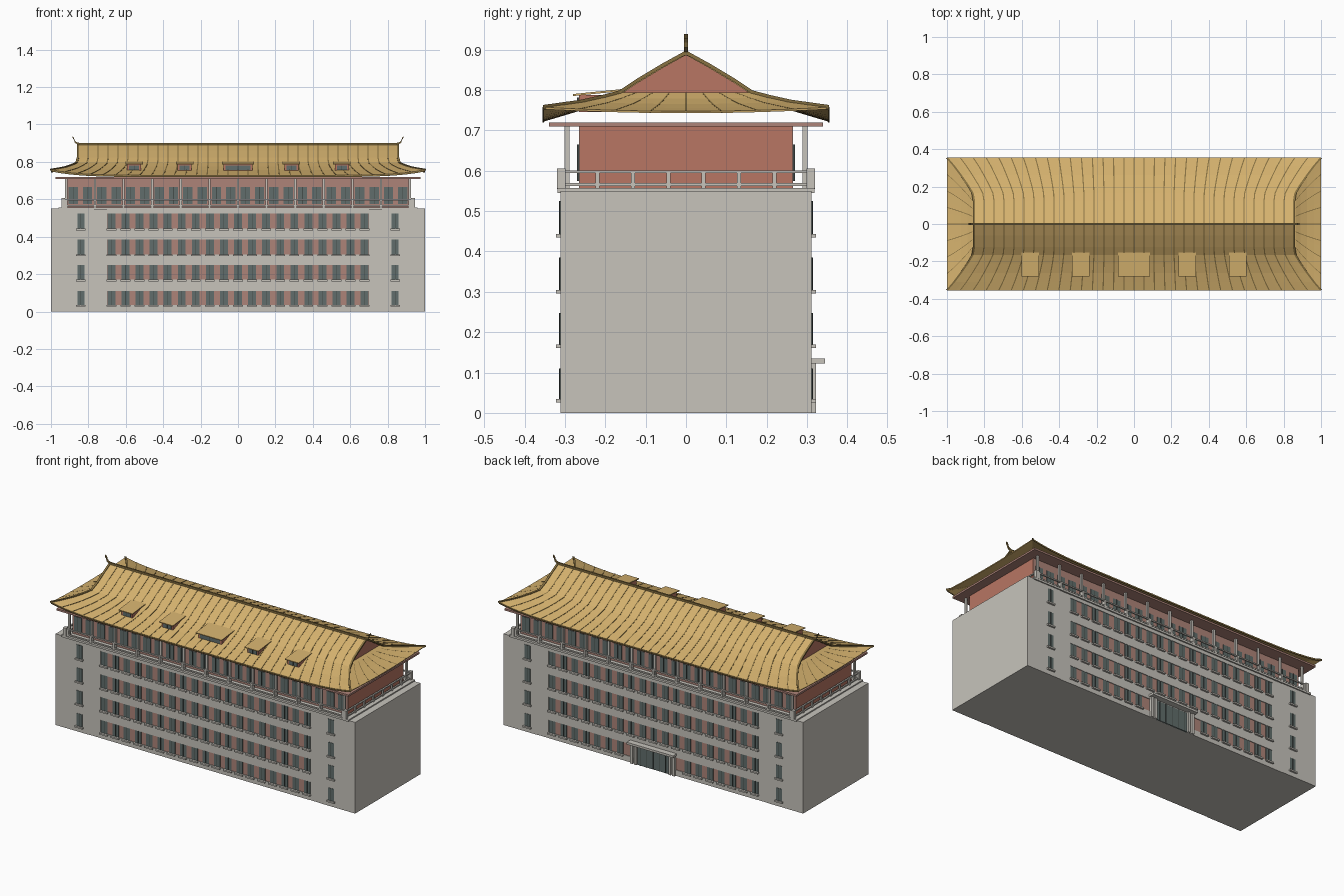
import bpy, bmesh
from mathutils import Vector

cube = bpy.data.objects.get("Cube")
if cube:
    bpy.data.objects.remove(cube)


def material(name, r, g, b):
    m = bpy.data.materials.new(name)
    m.use_nodes = True
    m.diffuse_color = (r, g, b, 1)
    m.node_tree.nodes["Principled BSDF"].inputs["Base Color"].default_value = (r, g, b, 1)
    return m


CONCRETE = material("concrete", .57, .55, .50)
RED = material("red_plaster", .48, .18, .125)
BRICK = material("rose_brick", .42, .23, .19)
GLASS = material("grey_glass", .12, .155, .15)
FRAME = material("window_frame", .06, .075, .07)
GOLD = material("gold_tile", .66, .44, .155)
RIB = material("dark_gold_rib", .25, .17, .055)


class Part:
    """Collects simple shapes into one object."""

    def __init__(self, name, mat):
        self.name, self.mat, self.bm = name, mat, bmesh.new()

    def box(self, x, y, z):
        r = bmesh.ops.create_cube(self.bm, size=1)
        for v in r["verts"]:
            v.co = Vector([(a + b) / 2 + c * abs(b - a) for (a, b), c in zip((x, y, z), v.co)])
        return r["verts"]

    def grid(self, rows):
        vs = [[self.bm.verts.new(p) for p in row] for row in rows]
        for a, b in zip(vs, vs[1:]):
            for i in range(len(a) - 1):
                self.bm.faces.new((a[i], a[i + 1], b[i + 1], b[i]))

    def bar(self, path, side, height):
        side, up = Vector(side), Vector((0, 0, height))
        low = Vector((0, 0, -.002))
        self.grid([[p - side + low, p - side + up, p + side + up, p + side + low, p - side + low]
                   for p in map(Vector, path)])

    def finish(self, thickness=0):
        bmesh.ops.remove_doubles(self.bm, verts=self.bm.verts, dist=1e-5)
        bmesh.ops.recalc_face_normals(self.bm, faces=self.bm.faces)
        mesh = bpy.data.meshes.new(self.name)
        self.bm.to_mesh(mesh)
        self.bm.free()
        mesh.materials.append(self.mat)
        ob = bpy.data.objects.new(self.name, mesh)
        bpy.context.collection.objects.link(ob)
        if thickness:
            mod = ob.modifiers.new("thickness", "SOLIDIFY")
            mod.thickness, mod.offset = thickness, 0
        return ob


def span(c, w):
    return (c - w / 2, c + w / 2)


# Main block with end pavilions and cornice
body = Part("main_block", CONCRETE)
body.box((-1, 1), (-.304, .304), (0, .55))
for sx in (-1, 1):
    body.box(span(sx * .885, .23), (-.311, .311), (0, .55))
body.box((-.96, .96), (-.318, .318), (.545, .557))

# Facades: brick strips, spandrels, sills and windows, front and back
brick = Part("brick_panels", BRICK)
glass = Part("window_glass", GLASS)
frames = Part("window_mullions", FRAME)
sills = Part("window_sills", CONCRETE)
bands = Part("spandrel_bands", CONCRETE)
ROWS = ((.035, .11), (.17, .248), (.305, .385), (.443, .525))
BAYS = [(i - 9) * .0752 for i in range(19)]


def window(x, w, z, y, s):
    glass.box(span(x, w), (s * (y - .004), s * y), z)
    frames.box(span(x, .003), (s * y, s * (y + .002)), z)


for s in (-1, 1):
    brick.box((-.70, .70), (s * .303, s * .306), (.03, .525))
    for sx in (-1, 1):
        bands.box(span(sx * .735, .07), (s * .303, s * .309), (0, .55))
    edges = [0] + [z for row in ROWS for z in row] + [.55]
    for z0, z1 in zip(edges[::2], edges[1::2]):
        bands.box((-.70, .70), (s * .303, s * .31), (z0, z1))
    for row in ROWS:
        for x in BAYS:
            if s > 0 and row == ROWS[0] and abs(x) < .16:
                continue
            window(x, .042, row, .308, s)
            sills.box(span(x, .052), (s * .305, s * .321), (row[0] - .009, row[0]))
        for sx in (-1, 1):
            window(sx * .84, .038, row, .313, s)
            sills.box(span(sx * .84, .05), (s * .31, s * .322), (row[0] - .009, row[0]))

# Rear entrance with paired columns and canopy
porch = Part("entrance_porch", CONCRETE)
for sx in (-1, 1):
    for x in (.115, .14):
        porch.box(span(sx * x, .016), (.30, .322), (0, .123))
porch.box((-.155, .155), (.30, .345), (.122, .135))
glass.box((-.105, .105), (.305, .314), (0, .115))
for i in range(-2, 3):
    frames.box(span(i * .042, .003), (.313, .316), (0, .115))

# Recessed upper storey, eave slab and gallery windows
upper = Part("upper_storey", RED)
upper.box((-.92, .92), (-.263, .263), (.55, .712))
slab = Part("eave_slab", BRICK)
slab.box((-.975, .975), (-.34, .34), (.709, .72))
for s in (-1, 1):
    brick.box((-.919, .919), (s * .262, s * .265), (.557, .71))
    for i in range(24):
        window((i - 11.5) * .0766, .05, (.575, .665), .268, s)

# Gallery columns and balustrade
cols = Part("gallery_columns", CONCRETE)
rail = Part("balustrade", CONCRETE)
for s in (-1, 1):
    for i in range(-6, 7):
        cols.box(span(i * .153, .012), span(s * .295, .012), (.555, .71))
        rail.box(span(i * .153, .012), span(s * .308, .012), (.555, .602))
    for z in ((.594, .601), (.562, .569)):
        rail.box((-.94, .94), span(s * .308, .009), z)
        rail.box(span(s * .935, .009), (-.308, .308), z)
    for i in range(8):
        rail.box(span(s * .935, .01), span((i - 3.5) * .0875, .01), (.555, .6))
    for sx in (-1, 1):
        rail.box(span(sx * .935, .02), span(s * .309, .02), (.555, .606))

# Curved roof: (distance from ridge, height, half length)
PROFILE = ((0, .89, .855), (.06, .857, .855), (.12, .821, .855), (.165, .791, .863),
           (.21, .772, .89), (.26, .753, .925), (.31, .738, .962), (.354, .725, 1.0))


def roof_point(k, u, s):
    y, z, w = PROFILE[k]
    x = u * .855 + (w - .855) * u * abs(u)
    lift = .03 * (max(0, y - .165) / .189) * abs(u) ** 8
    return Vector((x, s * y, z + lift))


def skirt_point(k, v, sx):
    y, z, w = PROFILE[k]
    p = roof_point(k, 1, 1)
    sag = .01 * (max(0, y - .165) / .189) * (1 - v * v)
    return Vector((sx * w, v * y, p.z - sag))


ALL = range(len(PROFILE))
LOW = range(3, len(PROFILE))
roof = Part("main_roof", GOLD)
skirts = Part("end_skirt_roofs", GOLD)
ribs = Part("roof_ribs", RIB)
for s in (-1, 1):
    roof.grid([[roof_point(k, i / 24, s) for i in range(-24, 25)] for k in ALL])
    for i in range(-16, 17):
        u = i / 16
        ribs.bar([roof_point(k, u, s) for k in ALL], (.006 if abs(i) == 16 else .003, 0, 0),
                 .008 if abs(i) == 16 else .005)
    # Eave edge trim
    ribs.bar([roof_point(7, i / 24, s) - Vector((0, 0, .004)) for i in range(-24, 25)],
             (0, .002, 0), .004)
for sx in (-1, 1):
    inner = [Vector((sx * .82, v / 6 * .165, .79)) for v in range(-6, 7)]
    skirts.grid([inner] + [[skirt_point(k, v / 6, sx) for v in range(-6, 7)] for k in LOW])
    for v in range(-3, 4):
        ribs.bar([skirt_point(k, v / 4, sx) for k in LOW], (0, .002, 0), .003)
roof.finish(.007)
skirts.finish(.005)

# Gable walls
gable = Part("gable_walls", RED)
for sx in (-1, 1):
    gable.grid([[(sx * .835, y * s, z - .003) for y, z, w in PROFILE[:4]] for s in (-1, 1)])
gable.finish()

# Ridge beam with upturned horns
ribs.box((-.86, .86), (-.005, .005), (.885, .902))
for sx in (-1, 1):
    horn = ((.845, .893), (.862, .897), (.874, .907), (.877, .92), (.885, .931))
    ribs.bar([(sx * x, 0, z) for x, z in horn], (0, .005, 0), .008)

# Dormers on the front slope
dormer_walls = Part("dormer_walls", RED)
dormer_roofs = Part("dormer_roofs", GOLD)
for x, w in ((-.555, .075), (-.285, .075), (0, .155), (.285, .075), (.555, .075)):
    dormer_walls.box(span(x, w), (-.265, -.165), (.745, .788))
    glass.box(span(x, w - .022), (-.268, -.264), (.757, .782))
    frames.box(span(x, .003), (-.27, -.267), (.757, .782))
    for v in dormer_roofs.box(span(x, w + .018), (-.28, -.142), (.785, .79)):
        if v.co.y > -.2:
            v.co.z += .014

for part in (body, brick, glass, frames, sills, bands, porch, upper, slab, cols, rail, ribs,
             dormer_walls, dormer_roofs):
    part.finish()
